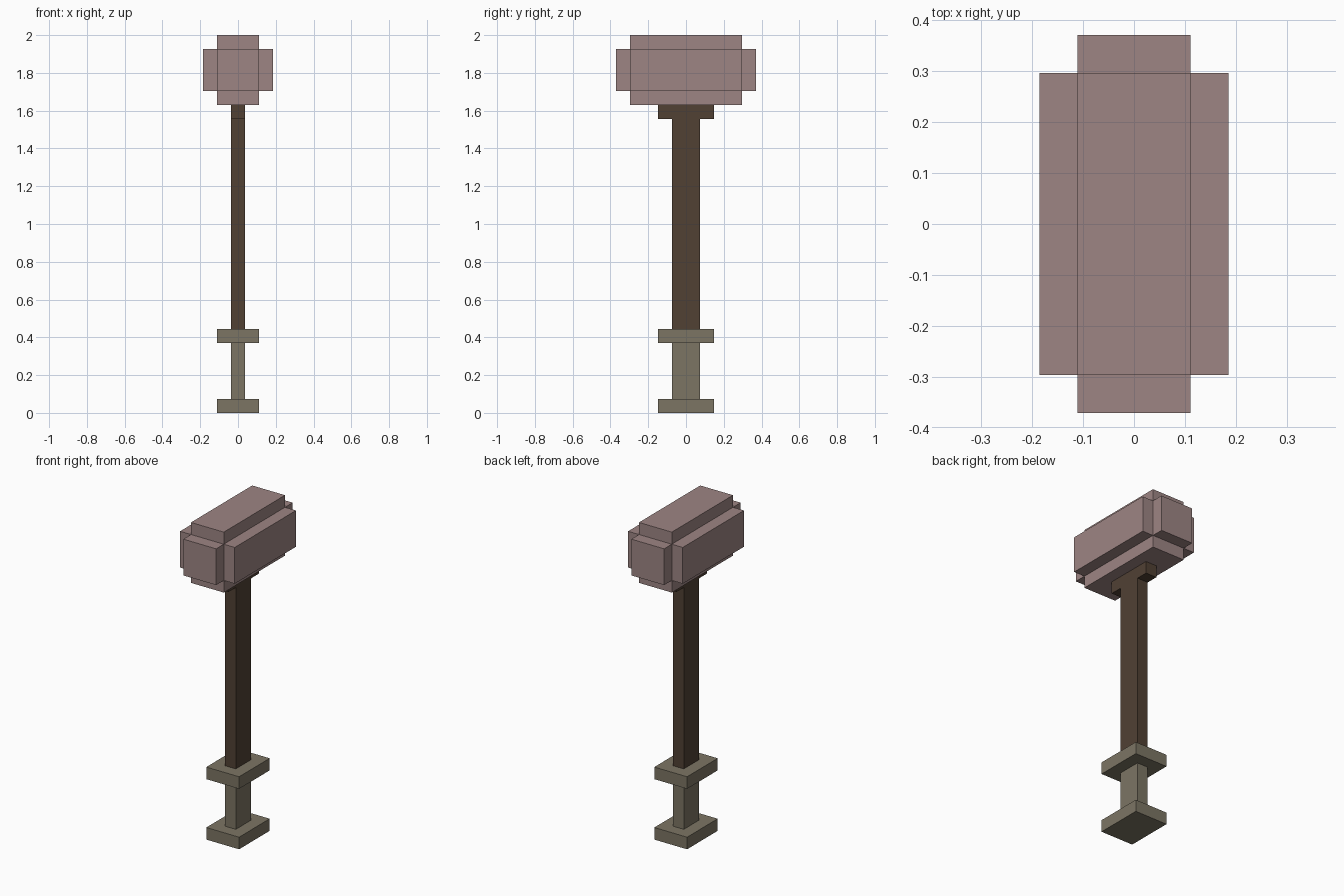
import bpy
import bmesh
from mathutils import Matrix, Vector

cube = bpy.data.objects.get("Cube")
if cube:
    bpy.data.objects.remove(cube, do_unlink=True)

U = 2 / 27  # one block unit; the hammer is 27 units tall


def material(name, rgb):
    mat = bpy.data.materials.new(name)
    mat.use_nodes = True
    color = (*rgb, 1)
    mat.diffuse_color = color
    bsdf = next(n for n in mat.node_tree.nodes if n.type == "BSDF_PRINCIPLED")
    bsdf.inputs["Base Color"].default_value = color
    return mat


def block(name, mat, width, depth, bottom, top):
    """Centred box, sized in block units."""
    mesh = bpy.data.meshes.new(name)
    bm = bmesh.new()
    size = Vector((width, depth, top - bottom)) * U
    centre = Vector((0, 0, (top + bottom) / 2)) * U
    bmesh.ops.create_cube(bm, size=1, matrix=Matrix.LocRotScale(centre, None, size))
    bm.to_mesh(mesh)
    bm.free()
    mesh.materials.append(mat)
    obj = bpy.data.objects.new(name, mesh)
    bpy.context.collection.objects.link(obj)


stone = material("dusty rose stone", (0.34, 0.235, 0.23))
wood = material("dark brown wood", (0.082, 0.052, 0.034))
grip = material("olive grey grip", (0.202, 0.178, 0.127))

# Grip with pommel and guard
block("pommel", grip, 3, 4, 0, 1)
block("grip", grip, 1, 2, 1, 5)
block("guard", grip, 3, 4, 5, 6)

# Shaft and the bracket under the head
block("shaft", wood, 1, 2, 6, 21)
block("head_bracket", wood, 1, 4, 21, 22)

# Head: three crossing blocks
block("head_core", stone, 3, 8, 22, 27)
block("head_sides", stone, 5, 8, 23, 26)
block("head_ends", stone, 3, 10, 23, 26)
